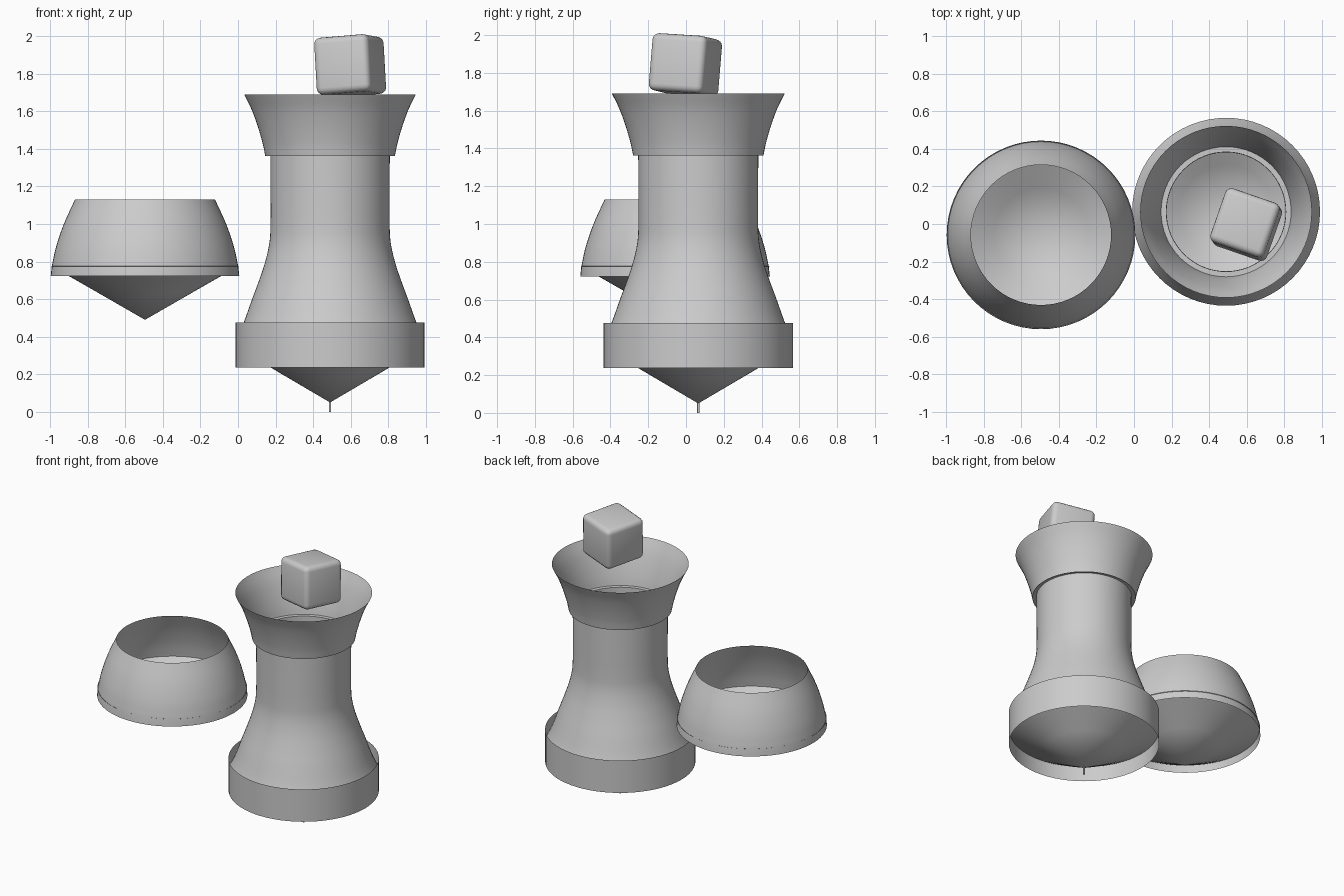
import bpy, bmesh, math
from mathutils import Euler, Vector

if "Cube" in bpy.data.objects:
    bpy.data.objects.remove(bpy.data.objects["Cube"])

grey = bpy.data.materials.new("plain grey")
grey.diffuse_color = (0.6, 0.6, 0.6, 1)
grey.use_nodes = True
grey.node_tree.nodes["Principled BSDF"].inputs["Base Color"].default_value = grey.diffuse_color

TOWER = (0.49, 0.065)
BOWL = (-0.495, -0.058)


def finish(bm, name, angle=35):
    mesh = bpy.data.meshes.new(name)
    bm.to_mesh(mesh)
    bm.free()
    ob = bpy.data.objects.new(name, mesh)
    mesh.materials.append(grey)
    bpy.context.collection.objects.link(ob)
    bpy.ops.object.select_all(action='DESELECT')
    ob.select_set(True)
    bpy.context.view_layer.objects.active = ob
    bpy.ops.object.shade_smooth_by_angle(angle=math.radians(angle))
    return ob


def curve_through(pts, steps=5):
    """Smooth profile through a few (radius, height) points."""
    p = [Vector(q) for q in pts]
    p = [2 * p[0] - p[1]] + p + [2 * p[-1] - p[-2]]
    out = []
    for a, b, c, d in zip(p, p[1:], p[2:], p[3:]):
        for i in range(steps):
            t = i / steps
            out.append(0.5 * (2 * b + (c - a) * t + (2 * a - 5 * b + 4 * c - d) * t * t
                              + (3 * b - a - 3 * c + d) * t ** 3))
    return out + [p[-2]]


def lathe(name, centre, profile, sides=64):
    """Thin open shell turned around a vertical axis."""
    bm = bmesh.new()
    rings = []
    for r, z in profile:
        if r < 1e-5:
            rings.append([bm.verts.new((*centre, z))] * sides)
        else:
            rings.append([bm.verts.new((centre[0] + r * math.cos(math.tau * i / sides),
                                        centre[1] + r * math.sin(math.tau * i / sides), z))
                          for i in range(sides)])
    for lo, hi in zip(rings, rings[1:]):
        for i in range(sides):
            j = (i + 1) % sides
            quad = [lo[i], lo[j], hi[j], hi[i]]
            bm.faces.new(list(dict.fromkeys(quad)))
    return finish(bm, name)


# Tower: spout, cone floor, base band, waisted body and flared funnel
lathe("spout", TOWER, [(0.006, 0.0), (0.006, 0.06)], 12)
lathe("tower_cone", TOWER, [(0, 0.05), (0.25, 0.197), (0.5, 0.345)])
lathe("base_band", TOWER, [(0.502, 0.237), (0.502, 0.475)])
lathe("tower_body", TOWER, curve_through(
    [(0.5, 0.385), (0.46, 0.475), (0.415, 0.6), (0.378, 0.7), (0.345, 0.8),
     (0.323, 0.9), (0.317, 1.0), (0.317, 1.2), (0.318, 1.37)]))
lathe("funnel", TOWER, curve_through(
    [(0.345, 1.363), (0.359, 1.43), (0.385, 1.52), (0.418, 1.61), (0.457, 1.69)]))
# Narrow ledge joining body and funnel
lathe("funnel_ledge", TOWER, [(0.318, 1.37), (0.346, 1.37)])

# Bowl: cone floor and curved wall with a straight lower rim
lathe("bowl_cone", BOWL, [(0, 0.49), (0.25, 0.634), (0.5, 0.777)])
lathe("bowl_wall", BOWL, [(0.502, 0.722)] + curve_through(
    [(0.496, 0.777), (0.473, 0.88), (0.432, 1.0), (0.373, 1.13)]))

# Ice cube: tilted box with rounded edges
bm = bmesh.new()
bmesh.ops.create_cube(bm, size=0.305)
bmesh.ops.bevel(bm, geom=bm.edges[:], offset=0.035, segments=4, profile=0.5, affect='EDGES')
cube = finish(bm, "ice_cube", 40)
cube.rotation_euler = Euler((-0.06, -0.08, math.radians(-19)))
cube.location = (0.597, -0.003, 1.842)
